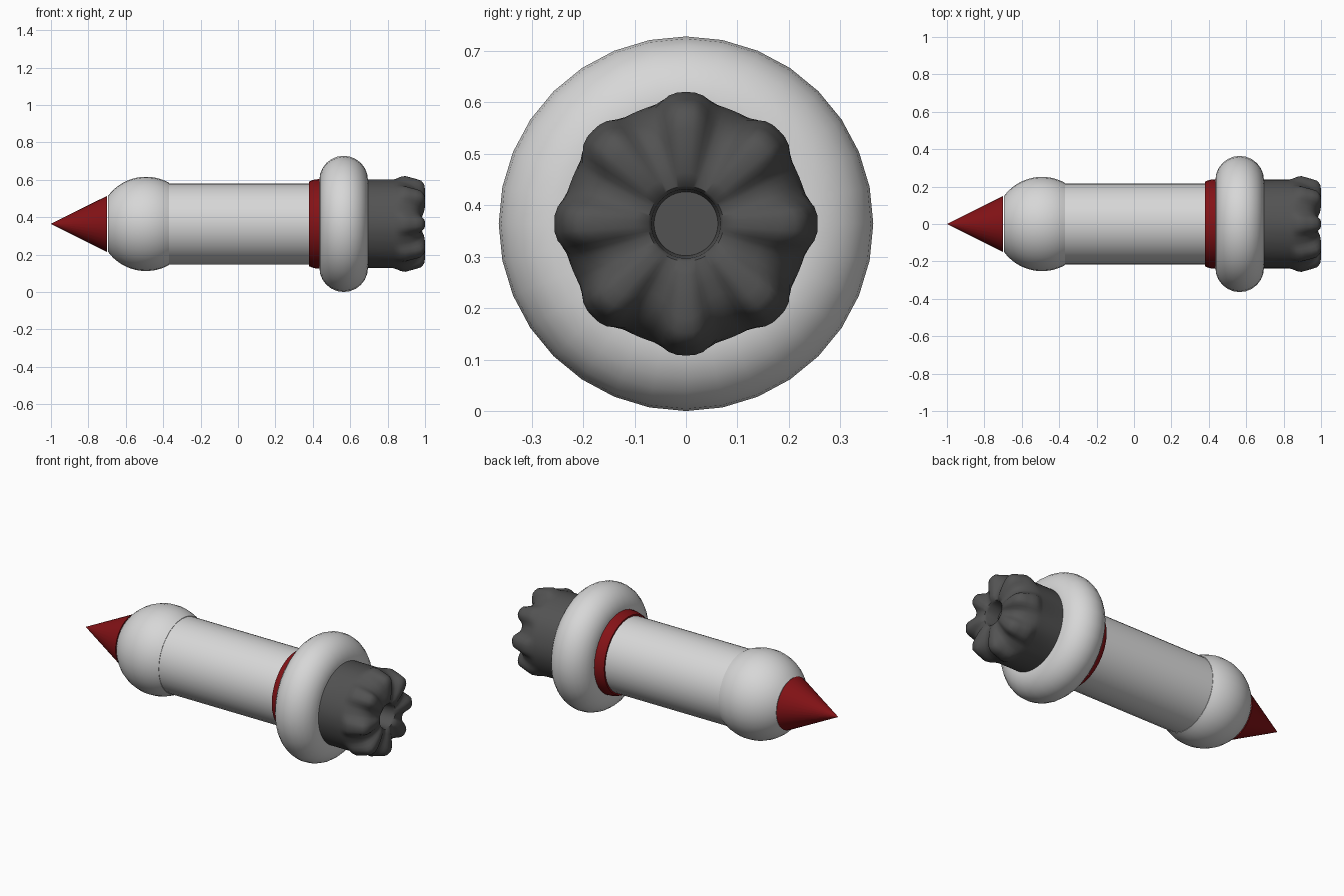
import bpy, bmesh, math

if "Cube" in bpy.data.objects:
    bpy.data.objects.remove(bpy.data.objects["Cube"])

CZ = 0.364  # height of the long axis


def material(name, rgb):
    m = bpy.data.materials.new(name)
    m.diffuse_color = (*rgb, 1.0)
    m.use_nodes = True
    m.node_tree.nodes["Principled BSDF"].inputs["Base Color"].default_value = m.diffuse_color
    return m


LIGHT = material("light grey", (0.68, 0.68, 0.68))
RED = material("dark red", (0.23, 0.006, 0.008))
DARK = material("dark grey", (0.085, 0.085, 0.085))


def lathe(name, profile, mat, segs=32, closed=False, angle=35):
    """Revolve rings about the x axis; profile(theta) returns [(x, r), ...]."""
    bm = bmesh.new()
    cols = []
    for i in range(segs):
        t = 2 * math.pi * i / segs
        cols.append([bm.verts.new((x, r * math.cos(t), CZ + r * math.sin(t)))
                     for x, r in profile(t)])
    n = len(cols[0])
    for i in range(segs):
        a, b = cols[i], cols[(i + 1) % segs]
        for j in range(n if closed else n - 1):
            k = (j + 1) % n
            bm.faces.new((a[j], a[k], b[k], b[j]))
    if not closed:
        bm.faces.new([c[0] for c in cols])
        bm.faces.new([c[-1] for c in cols])
    bmesh.ops.remove_doubles(bm, verts=bm.verts, dist=1e-5)
    bmesh.ops.recalc_face_normals(bm, faces=bm.faces)
    me = bpy.data.meshes.new(name)
    bm.to_mesh(me)
    bm.free()
    me.materials.append(mat)
    ob = bpy.data.objects.new(name, me)
    bpy.context.collection.objects.link(ob)
    bpy.ops.object.select_all(action='DESELECT')
    ob.select_set(True)
    bpy.context.view_layer.objects.active = ob
    bpy.ops.object.shade_smooth_by_angle(angle=math.radians(angle))
    return ob


# Pointed tip
lathe("nose_cone", lambda t: [(-1.0, 0.0005), (-0.70, 0.15)], RED)

# Ball head, cut flat at both ends
SX, SR = -0.492, 0.252
a0, a1 = math.acos(-0.204 / SR), math.acos(0.124 / SR)
ball = [(SX + SR * math.cos(a0 + (a1 - a0) * i / 16),
         SR * math.sin(a0 + (a1 - a0) * i / 16)) for i in range(17)]
lathe("ball_head", lambda t: ball, LIGHT)

# Straight body tube
lathe("body", lambda t: [(-0.37, 0.217), (0.40, 0.217)], LIGHT)

# Red collar with rounded front edge
lathe("collar", lambda t: [(0.38, 0.215), (0.38, 0.226), (0.395, 0.233),
                           (0.415, 0.238), (0.46, 0.241)], RED)

# Fat ring
ring = [(0.565 + 0.13 * math.cos(2 * math.pi * i / 24),
         0.234 + 0.13 * math.sin(2 * math.pi * i / 24)) for i in range(24)]
lathe("ring", lambda t: ring, LIGHT, closed=True)

# Fluted nozzle: blend a ridge profile and a groove profile eight times round
RIDGE = [(0.60, 0.237), (0.83, 0.237), (0.85, 0.243), (0.87, 0.252),
         (0.895, 0.256), (0.92, 0.249), (0.95, 0.241), (0.98, 0.231),
         (0.995, 0.212), (1.0, 0.185), (1.0, 0.14), (0.995, 0.10), (0.985, 0.073)]
GROOVE = [(0.60, 0.237), (0.83, 0.237), (0.85, 0.238), (0.87, 0.235),
          (0.895, 0.228), (0.92, 0.217), (0.94, 0.205), (0.955, 0.190),
          (0.968, 0.172), (0.976, 0.150), (0.982, 0.12), (0.985, 0.095), (0.982, 0.073)]
BORE = [(0.972, 0.067), (0.90, 0.062)]


def nozzle(t):
    s = 0.5 - 0.5 * math.cos(8 * t)
    s = s * s * (3 - 2 * s)
    return [(x0 + (x1 - x0) * s, r0 + (r1 - r0) * s)
            for (x0, r0), (x1, r1) in zip(RIDGE, GROOVE)] + BORE


lathe("nozzle", nozzle, DARK, segs=96, angle=50)
